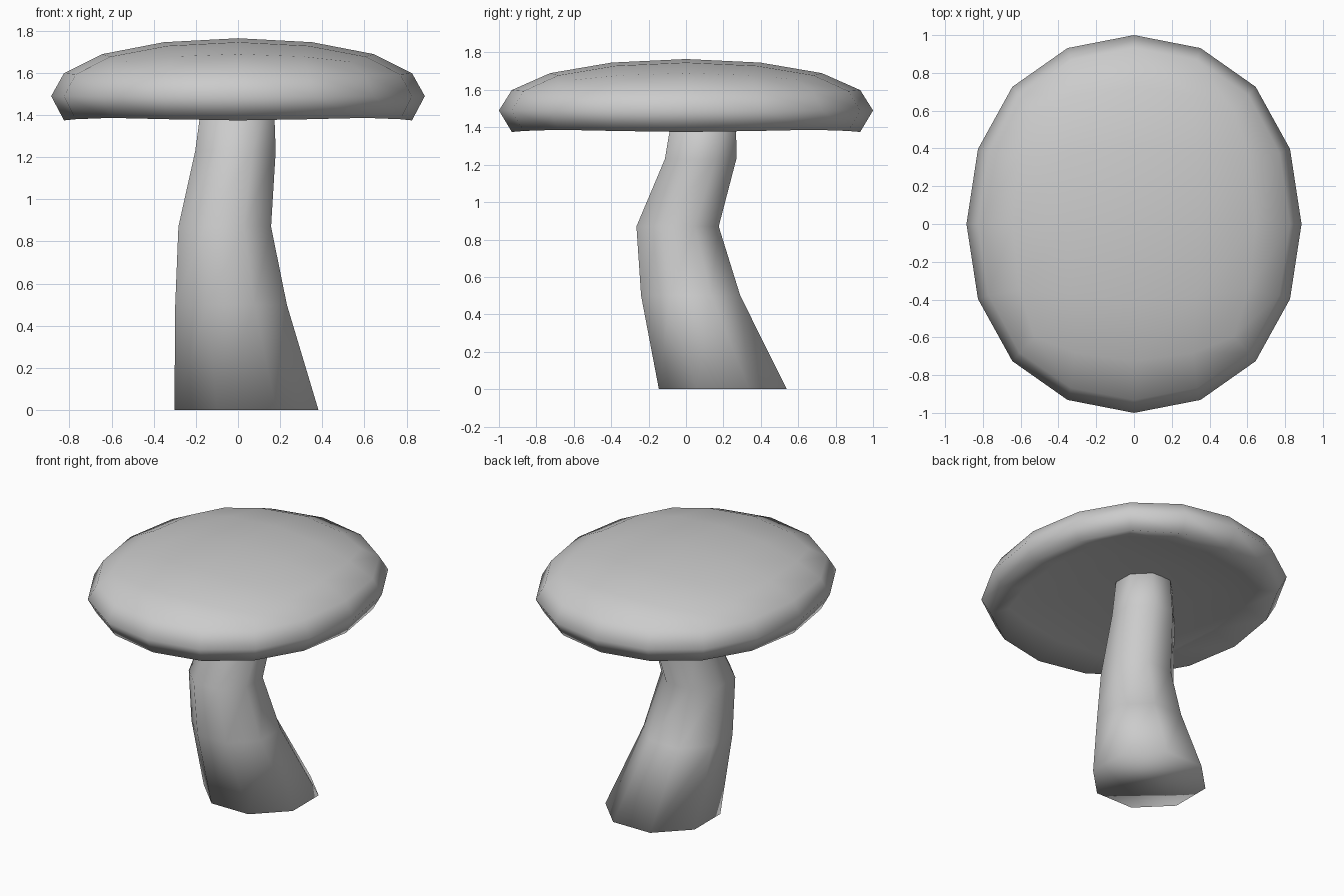
import bpy, bmesh, math

if "Cube" in bpy.data.objects:
    bpy.data.objects.remove(bpy.data.objects["Cube"])


def finish(bm, name):
    bmesh.ops.recalc_face_normals(bm, faces=bm.faces)
    for f in bm.faces:
        f.smooth = True
    mesh = bpy.data.meshes.new(name)
    bm.to_mesh(mesh)
    bm.free()
    ob = bpy.data.objects.new(name, mesh)
    bpy.context.collection.objects.link(ob)
    return ob


# Cap: subdivided cube rounded into a flattened dome, underside pushed in
HALF = (0.887, 1.0, 0.275)
RIM = -0.108
CAP_Z = 1.49
bpy.ops.mesh.primitive_cube_add(size=2)
block = bpy.context.object
sub = block.modifiers.new("round", 'SUBSURF')
sub.levels = sub.render_levels = 2
rounded = block.evaluated_get(bpy.context.evaluated_depsgraph_get())
bm = bmesh.new()
bm.from_mesh(rounded.to_mesh())
bpy.data.objects.remove(block)
top = max(v.co.z for v in bm.verts)
for v in bm.verts:
    x, y, z = (c / top * h for c, h in zip(v.co, HALF))
    if z < RIM - 0.02:
        z = RIM + 0.5 * (RIM - z)
    elif z < -0.02:
        z -= 0.006
    v.co = (x, y, z + CAP_Z)
finish(bm, "mushroom_cap")

# Stem: bent eight-sided tube; each ring is (z, centre x, centre y, half width)
RINGS = [(0, 0.04, 0.197, 0.342), (0.5, -0.033, 0.025, 0.265),
         (0.87, -0.063, -0.045, 0.22), (1.23, -0.012, 0.078, 0.191),
         (1.53, 0.003, 0.103, 0.165)]
bm = bmesh.new()
loops = []
for z, cx, cy, half in RINGS:
    r = half / math.cos(math.pi / 8)
    angles = [(i + 0.5) * math.pi / 4 for i in range(8)]
    loops.append([bm.verts.new((cx + r * math.cos(a), cy + r * math.sin(a), z))
                  for a in angles])
for a, b in zip(loops, loops[1:]):
    for i in range(8):
        j = (i + 1) % 8
        bm.faces.new((a[i], a[j], b[j], b[i]))
bm.faces.new(loops[0][::-1])
bm.faces.new(loops[-1])
finish(bm, "mushroom_stem")
